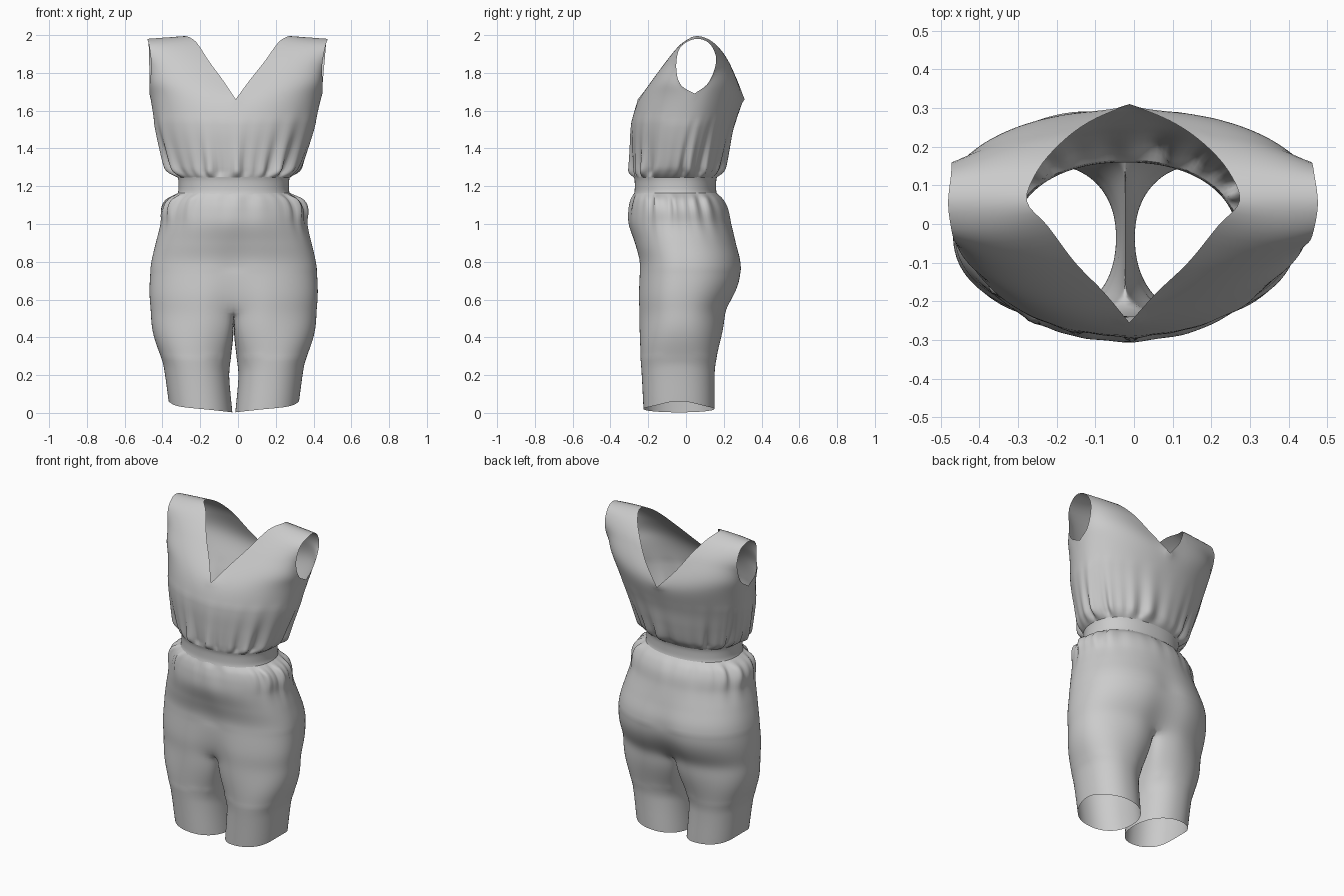
import bpy, bmesh, math
from mathutils import Vector
from math import sin, cos, pi, exp

if "Cube" in bpy.data.objects:
    bpy.data.objects.remove(bpy.data.objects["Cube"])


def interp(tab, x):
    """Smooth curve through rows of (key, values...), keys rising."""
    x = min(max(x, tab[0][0]), tab[-1][0])
    i = 0
    while i < len(tab) - 2 and x > tab[i + 1][0]:
        i += 1

    def slope(j, c):
        lo, hi = max(j - 1, 0), min(j + 1, len(tab) - 1)
        return (tab[hi][c] - tab[lo][c]) / (tab[hi][0] - tab[lo][0])
    h = tab[i + 1][0] - tab[i][0]
    t = (x - tab[i][0]) / h
    return [(2*t**3 - 3*t*t + 1) * tab[i][c] + (t**3 - 2*t*t + t) * h * slope(i, c)
            + (3*t*t - 2*t**3) * tab[i + 1][c] + (t**3 - t*t) * h * slope(i + 1, c)
            for c in range(1, len(tab[0]))]


def spow(v, p):
    return math.copysign(abs(v) ** p, v)


def centre_x(z):
    return interp([(0, -.022), (1.3, -.022), (1.66, -.012), (2, -.002)], z)[0]


def oval(rx, yf, yb, ym, a, p=.88, pb=None):
    """Rounded cross-section point; a = 0 front, pi/2 side, pi back."""
    c = cos(a)
    if c < 0 and pb:
        return rx * spow(sin(a), p), ym + (yb - ym) * abs(c) ** pb
    c = spow(c, p)
    return rx * spow(sin(a), p), ym - c * (ym - yf if c > 0 else yb - ym)


def folds(a):
    """Irregular gathers around the waist."""
    return (sin(17*a + 1.3) + .8*sin(26*a + 2*sin(3*a)) + .6*sin(11*a + .5)) / 2


def add_grid(bm, rows):
    vs = [[bm.verts.new(p) for p in r] for r in rows]
    for r, q in zip(vs, vs[1:]):
        for i in range(len(r) - 1):
            bm.faces.new((r[i], r[i + 1], q[i + 1], q[i]))


def finish(bm, name, relax=None):
    """Weld, relax the cloth between two heights, and make the object."""
    bmesh.ops.remove_doubles(bm, verts=bm.verts, dist=.0004)
    bmesh.ops.recalc_face_normals(bm, faces=bm.faces)
    if relax:
        vs = [v for v in bm.verts if relax[0] < v.co.z < relax[1] and not v.is_boundary]
        for _ in range(relax[2]):
            bmesh.ops.smooth_vert(bm, verts=vs, factor=.5, use_axis_x=True,
                                  use_axis_y=True, use_axis_z=True)
    me = bpy.data.meshes.new(name)
    bm.to_mesh(me)
    bm.free()
    for p in me.polygons:
        p.use_smooth = True
    bpy.context.collection.objects.link(bpy.data.objects.new(name, me))


# ---- bodice: gathered body, then straps running over each shoulder ----
# z, half width, front y, back y, side y
BODICE = [(1.245, .295, -.275, .163, -.05), (1.265, .322, -.282, .182, -.047),
          (1.3, .352, -.287, .203, -.043), (1.4, .39, -.291, .23, -.025),
          (1.5, .421, -.291, .252, 0), (1.6, .444, -.278, .285, .03),
          (1.66, .458, -.255, .31, .045)]
# position over shoulder, x, y, z
NECK = [(0, 0, -.255, 1.66), (.15, .07, -.175, 1.76), (.3, .15, -.095, 1.865),
        (.4, .22, -.005, 1.965), (.5, .275, .06, 1.995), (.6, .245, .14, 1.965),
        (.7, .185, .208, 1.89), (.85, .105, .265, 1.775), (1, 0, .31, 1.66)]
ARM = [(0, .458, .045, 1.69), (.15, .458, -.03, 1.74), (.3, .452, -.052, 1.84),
       (.4, .465, -.03, 1.935), (.5, .478, .05, 1.98), (.6, .47, .125, 1.955),
       (.7, .465, .16, 1.87), (.85, .458, .12, 1.75), (1, .458, .045, 1.69)]
BULGE = [(0, 1), (.15, .78), (.3, .4), (.5, 0), (.7, .2), (.85, .7), (1, 1)]


def bodice_point(z, a):
    u = z - 1.245
    p = interp([(0, .9), (.06, 1), (.15, 1), (.3, .95), (.415, .92)], u)[0]
    x, y = oval(*interp(BODICE, z), a, p, p + .13 * u / .415)
    k = 1 + .1 * folds(a) * min(u / .03, 1) * exp(-u / .18) * (1 - u / .415)
    return Vector((x * k, -.02 + (y + .02) * k, z + .03 * abs(sin(a)) * (u / .415) ** 3))


def shift(p):
    return Vector((p.x + centre_x(p.z), p.y, p.z))


N = 72
bm = bmesh.new()
add_grid(bm, [[shift(bodice_point(1.245 + .415 * (j / 26) ** 1.3, 2*pi*i / (2*N)))
               for i in range(2*N + 1)] for j in range(27)])
for side in (1, -1):
    rows = []
    for j in range(41):
        s = j / 40
        n, m = Vector(interp(NECK, s)), Vector(interp(ARM, s))
        n.x *= side
        m.x *= side
        b = interp(BULGE, s)[0]
        row = []
        for i in range(N // 2 + 1):
            t = i / (N // 2)
            a = side * t * pi / 2 if s <= .5 else side * (pi - t * pi / 2)
            end = pi / 2 * side
            start = 0 if s <= .5 else pi
            base = bodice_point(1.66, start).lerp(bodice_point(1.66, end), t)
            row.append(shift(n.lerp(m, t) + b * (bodice_point(1.66, a) - base)))
        rows.append(row)
    add_grid(bm, rows)
finish(bm, "bodice", (1.55, 1.85, 25))

# ---- waistband ----
BAND = [(1.155, .3, -.277, .165), (1.175, .293, -.272, .16),
        (1.23, .293, -.272, .16), (1.25, .297, -.277, .165)]
bm = bmesh.new()
rows = []
for j in range(9):
    z = 1.155 + .095 * j / 8
    rx, yf, yb = interp(BAND, z)
    rows.append([shift(Vector((*oval(rx, yf, yb, -.05, 2*pi*i / 96, .9), z))) for i in range(97)])
add_grid(bm, rows)
finish(bm, "waistband")

# ---- shorts: hips, crotch and two legs ----
HIPS = [(.55, .44, -.262, .222, -.03), (.6, .447, -.265, .258, -.03),
        (.7, .446, -.258, .298, -.02), (.8, .435, -.252, .296, -.02),
        (.9, .412, -.275, .268, -.03), (1, .388, -.302, .24, -.04),
        (1.08, .384, -.3, .222, -.045), (1.13, .355, -.288, .196, -.05),
        (1.165, .295, -.273, .163, -.05)]
# z, inner x, outer x, front y, back y
LEG = [(0, .008, .345, -.225, .15), (.2, .024, .37, -.235, .152), (.3, .022, .39, -.243, .16),
       (.4, .014, .412, -.252, .172), (.5, .004, .432, -.262, .195), (.55, 0, .44, -.262, .222)]
CREASE = [(.55, .2), (.6, .15), (.7, .08), (.85, .03), (1, 0), (1.17, 0)]


def hip_point(z, a):
    p = interp([(.55, .88), (.85, .88), (1.02, .96), (1.1, .98), (1.165, .9)], z)[0]
    x, y = oval(*interp(HIPS, z), a, p)
    k = 1 - interp(CREASE, z)[0] * exp(-(x / .09) ** 2)
    u = 1.165 - z
    w = .06 * min(u / .03, 1) * exp(-(u / .13) ** 2) * (.35 + .65 * sin(a) ** 2)
    g = 1 + w * folds(a + .7)
    return Vector((x * g, y * k * g, z))


M, J = 60, 20
bm = bmesh.new()
for side in (1, -1):
    add_grid(bm, [[shift(hip_point(1.165 - .615 * (j / 40) ** 1.2, side * pi * i / M))
                   for i in range(M + 1)] for j in range(41)])
    # ring at the crotch: outer arc, then back to front under the body
    top = [(hip_point(.55, side * pi * i / M), -45 + 270 * i / M) for i in range(M + 1)]
    f, b = top[0][0], top[-1][0]
    for i in range(1, J + 1):
        t = i / J
        p = b.lerp(f, t)
        p.z -= .055 * sin(pi * t)
        top.append((p, 225 + 90 * t))
    rows = []
    for j in range(33):
        v = j / 32
        e = min(v / .62, 1)
        w = e * e * (3 - 2 * e)
        xi, xo, yf, yb = interp(LEG, .55 * (1 - v))
        row = []
        for p, deg in top:
            d = math.radians(deg)
            ox, oy = oval((xo - xi) / 2, yf, yb, -.035, d, .92)
            hem = .021 + .018 * sin(d) + .022 * max(0, sin(d)) ** 6
            q = Vector((side * ((xo + xi) / 2 + ox), oy, 0))
            r = p.lerp(q, w)
            r.z = p.z + (hem - p.z) * v
            row.append(shift(r))
        rows.append(row)
    add_grid(bm, rows)
finish(bm, "shorts", (.3, .75, 14))
